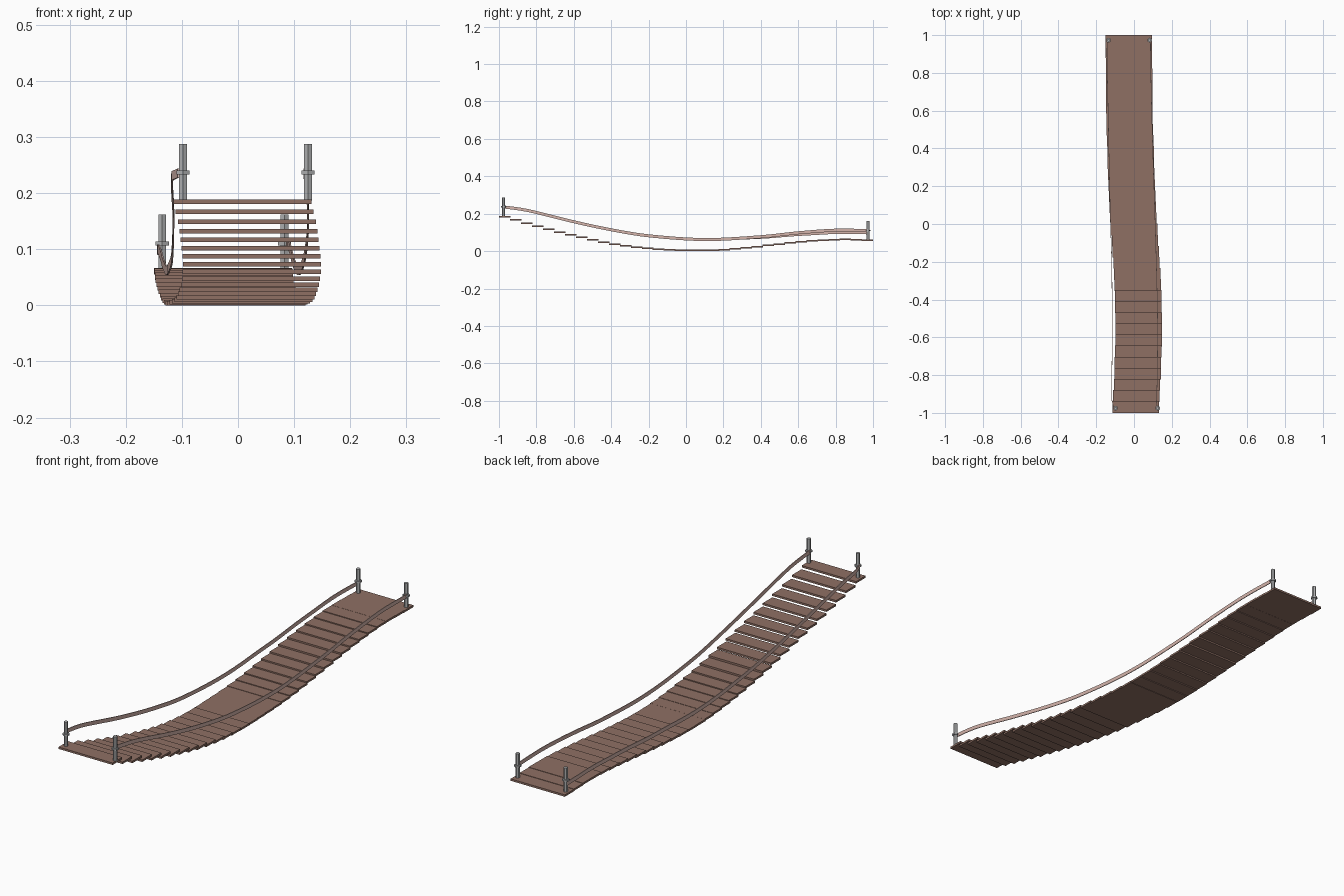
import bpy, math
from mathutils import Vector

if "Cube" in bpy.data.objects:
    bpy.data.objects.remove(bpy.data.objects["Cube"])


def material(name, rgb):
    lin = [(c / 255 / 12.92) if c < 11 else ((c / 255 + 0.055) / 1.055) ** 2.4 for c in rgb]
    m = bpy.data.materials.new(name)
    m.diffuse_color = (*lin, 1)
    m.use_nodes = True
    m.node_tree.nodes["Principled BSDF"].inputs["Base Color"].default_value = m.diffuse_color
    return m


WOOD = material("brown wood", (143, 112, 100))
ROPE = material("pale pink rope", (212, 180, 171))
METAL = material("grey post", (176, 177, 178))


def curve(points, y):
    """Smooth interpolation through (y, value) points."""
    y = min(max(y, points[0][0]), points[-1][0])
    i = max(k for k in range(len(points) - 1) if points[k][0] <= y)

    def slope(k):
        a, b = points[max(k - 1, 0)], points[min(k + 1, len(points) - 1)]
        return (b[1] - a[1]) / (b[0] - a[0])
    (y0, v0), (y1, v1) = points[i], points[i + 1]
    h = y1 - y0
    t = (y - y0) / h
    return ((2*t**3 - 3*t**2 + 1) * v0 + (t**3 - 2*t**2 + t) * h * slope(i)
            + (3*t**2 - 2*t**3) * v1 + (t**3 - t**2) * h * slope(i + 1))


DECK_TOP = [(-0.97, .189), (-.795, .137), (-.62, .092), (-.4, .044), (-.2, .018), (.04, .008),
            (.2, .012), (.4, .030), (.6, .052), (.8, .066), (.97, .063)]
DECK_X = [(-0.97, .008), (-.79, .019), (-.5, .0245), (-.2, .013), (0, -.001), (.2, -.011),
          (.4, -.019), (.6, -.0245), (.97, -.027)]
RAIL_Z = [(-0.97, .236), (-.85, .218), (-.6, .157), (-.4, .114), (-.2, .082), (.1, .062),
          (.4, .077), (.6, .098), (.8, .112), (.97, .110)]
LEFT_X = [(-0.97, -.106), (-.93, -.117), (-.6, -.115), (-.2, -.118), (0, -.124), (.3, -.131),
          (.6, -.137), (.9, -.143), (.97, -.142)]
RIGHT_X = [(-0.97, .118), (-.85, .122), (-.6, .125), (-.4, .123), (0, .112), (.4, .099),
           (.8, .089), (.97, .087)]


def mesh_object(name, verts, faces, mat):
    me = bpy.data.meshes.new(name)
    me.from_pydata(verts, [], faces)
    me.materials.append(mat)
    ob = bpy.data.objects.new(name, me)
    bpy.context.collection.objects.link(ob)
    return ob


def box(name, centre, size, mat):
    verts = [Vector(centre) + Vector((sx * size[0], sy * size[1], sz * size[2])) / 2
             for sz in (-1, 1) for sx, sy in ((-1, -1), (1, -1), (1, 1), (-1, 1))]
    faces = [(3, 2, 1, 0), (4, 5, 6, 7)] + [(i, (i + 1) % 4, (i + 1) % 4 + 4, i + 4) for i in range(4)]
    return mesh_object(name, verts, faces, mat)


def prism(name, x, y, z0, z1, r, mat, n=6):
    ring = [(x + r * math.sin(2 * math.pi * i / n), y - r * math.cos(2 * math.pi * i / n))
            for i in range(n)]
    verts = [(*p, z) for z in (z0, z1) for p in ring]
    faces = [tuple(reversed(range(n))), tuple(range(n, 2 * n))]
    faces += [(i, (i + 1) % n, (i + 1) % n + n, i + n) for i in range(n)]
    return mesh_object(name, verts, faces, mat)


# Deck of flat planks stepping along the sagging path
COUNT, DEPTH, THICK, WIDTH = 34, 0.062, 0.008, 0.246
for i in range(COUNT):
    y = -1 + DEPTH / 2 + i * (2 - DEPTH) / (COUNT - 1)
    box(f"plank_{i + 1}", (curve(DECK_X, y), y, curve(DECK_TOP, y) - THICK / 2),
        (WIDTH, DEPTH, THICK), WOOD)


# Hand rails: thin upright bands following the deck
def rail(name, xs, drop):
    n, high, thin = 48, 0.016, 0.003
    verts, faces = [], []
    for i in range(n + 1):
        y = -0.975 + 1.95 * i / n
        x = curve(xs, y)
        z = curve(RAIL_Z, y) - drop * max(0, min(1, (y - 0.3) / 0.4))
        verts += [(x + sx * thin / 2, y, z + sz * high / 2)
                  for sx, sz in ((-1, -1), (1, -1), (1, 1), (-1, 1))]
    for i in range(n):
        a = 4 * i
        faces += [(a + k, a + (k + 1) % 4, a + 4 + (k + 1) % 4, a + 4 + k) for k in range(4)]
    faces += [(3, 2, 1, 0), (4 * n, 4 * n + 1, 4 * n + 2, 4 * n + 3)]
    ob = mesh_object(name, verts, [tuple(reversed(f)) for f in faces], ROPE)
    ob.data.flip_normals()


rail("left_rail", LEFT_X, 0.012)
rail("right_rail", RIGHT_X, 0.0)

# Corner posts with collars holding the rails
for name, x, y, base in (("front_left", -.098, -.975, .187), ("front_right", .125, -.975, .187),
                         ("back_left", -.135, .973, .061), ("back_right", .083, .973, .061)):
    prism(name + "_post", x, y, base, base + 0.101, 0.0082, METAL)
    prism(name + "_collar", x, y, base + 0.046, base + 0.053, 0.0135, METAL)
